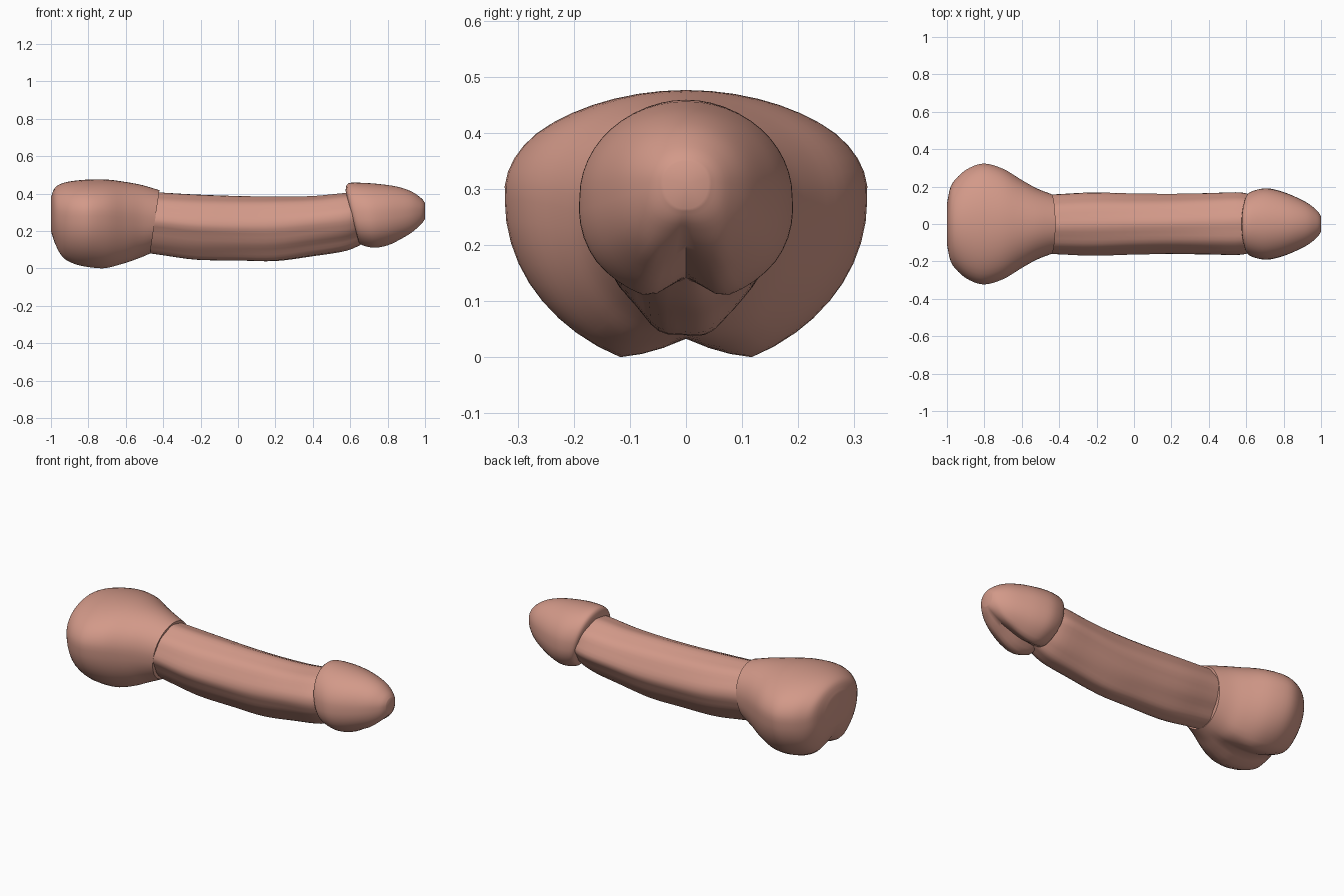
import bpy, bmesh, math

skin = bpy.data.materials.new("warm_pink")
skin.diffuse_color = (0.65, 0.32, 0.25, 1)


def spline(rows, steps):
    """Catmull-Rom interpolation of the section table."""
    out = []
    for i in range(len(rows) - 1):
        p = [rows[max(0, min(len(rows) - 1, i + k))] for k in (-1, 0, 1, 2)]
        for s in range(steps):
            t = s / steps
            out.append([0.5 * (2 * b + (c - a) * t + (2 * a - 5 * b + 4 * c - d) * t * t
                               + (3 * b - a - 3 * c + d) * t ** 3)
                        for a, b, c, d in zip(*p)])
    out.append(list(rows[-1]))
    return out


def loft(name, rows, sides=48, steps=4, ripple=0.0, low=0.0, high=0.0, cleft=0.1):
    """Rows: x, bottom z, widest z, top z, half width, underside groove, lean.
    low / high widen the section below / above its widest line."""
    bm = bmesh.new()
    rings = []
    for x, lo, mid, hi, w, groove, lean in spline(rows, steps):
        ring = []
        for i in range(sides):
            a = 2 * math.pi * i / sides
            c, s = math.cos(a), math.sin(a)
            r = 1 + ripple * math.sin(9 * a + 2 * x)
            widen = 1 + (low if s < 0 else high) * min(1, abs(s) / 0.6)
            y = w * c * r * widen
            z = mid + s * r * ((hi - mid) if s > 0 else (mid - lo))
            if s < 0:
                z += groove * max(0, 1 - abs(y) / cleft)
            ring.append(bm.verts.new((x - lean * s, y, z)))
        rings.append(ring)
    for a, b in zip(rings, rings[1:]):
        for i in range(sides):
            j = (i + 1) % sides
            bm.faces.new((a[i], a[j], b[j], b[i]))
    # close both ends with a fan
    for ring in (rings[0], rings[-1]):
        n = len(ring)
        mid = bm.verts.new([sum(v.co[k] for v in ring) / n for k in range(3)])
        for i in range(n):
            bm.faces.new((ring[i], ring[(i + 1) % n], mid))
    bmesh.ops.recalc_face_normals(bm, faces=bm.faces)
    mesh = bpy.data.meshes.new(name)
    bm.to_mesh(mesh)
    bm.free()
    mesh.materials.append(skin)
    obj = bpy.data.objects.new(name, mesh)
    bpy.context.collection.objects.link(obj)
    bpy.ops.object.select_all(action='DESELECT')
    obj.select_set(True)
    bpy.context.view_layer.objects.active = obj
    bpy.ops.object.shade_smooth_by_angle(angle=math.radians(50))


# two-lobed rounded base
loft("base", [
    (-1.00, 0.18, 0.29, 0.38, 0.11, 0.02, 0),
    (-0.98, 0.11, 0.29, 0.43, 0.20, 0.04, 0),
    (-0.94, 0.035, 0.28, 0.455, 0.255, 0.06, 0),
    (-0.88, 0.004, 0.28, 0.468, 0.30, 0.06, 0),
    (-0.80, -0.015, 0.28, 0.475, 0.323, 0.055, 0),
    (-0.70, -0.022, 0.28, 0.475, 0.295, 0.055, 0),
    (-0.60, 0.004, 0.27, 0.462, 0.235, 0.035, 0),
    (-0.52, 0.045, 0.26, 0.445, 0.19, 0.01, -0.01),
    (-0.445, 0.08, 0.25, 0.418, 0.160, 0, -0.025)], high=0.04, cleft=0.117)

# gently sagging shaft with a narrowed underside
loft("shaft", [
    (-0.50, 0.085, 0.25, 0.41, 0.156, 0, 0),
    (-0.40, 0.07, 0.24, 0.403, 0.160, 0, 0),
    (-0.22, 0.045, 0.22, 0.392, 0.168, 0, 0),
    (0.00, 0.040, 0.21, 0.384, 0.162, 0, 0),
    (0.20, 0.038, 0.21, 0.382, 0.160, 0, 0),
    (0.40, 0.065, 0.23, 0.385, 0.163, 0, 0),
    (0.58, 0.095, 0.25, 0.402, 0.165, 0, 0),
    (0.68, 0.14, 0.27, 0.395, 0.13, 0, 0)], ripple=0.018, low=-0.22)

# flared rounded tip with a slanted rim
loft("tip", [
    (0.61, 0.14, 0.28, 0.415, 0.145, 0.01, 0.035),
    (0.625, 0.115, 0.28, 0.455, 0.172, 0.025, 0.035),
    (0.70, 0.097, 0.285, 0.457, 0.190, 0.05, 0.022),
    (0.78, 0.105, 0.29, 0.449, 0.176, 0.05, 0.005),
    (0.86, 0.135, 0.295, 0.435, 0.146, 0.045, 0),
    (0.93, 0.172, 0.305, 0.410, 0.110, 0.035, 0),
    (0.98, 0.22, 0.31, 0.375, 0.07, 0.02, 0),
    (1.00, 0.26, 0.315, 0.35, 0.04, 0.005, 0)], low=0.06, cleft=0.065)
